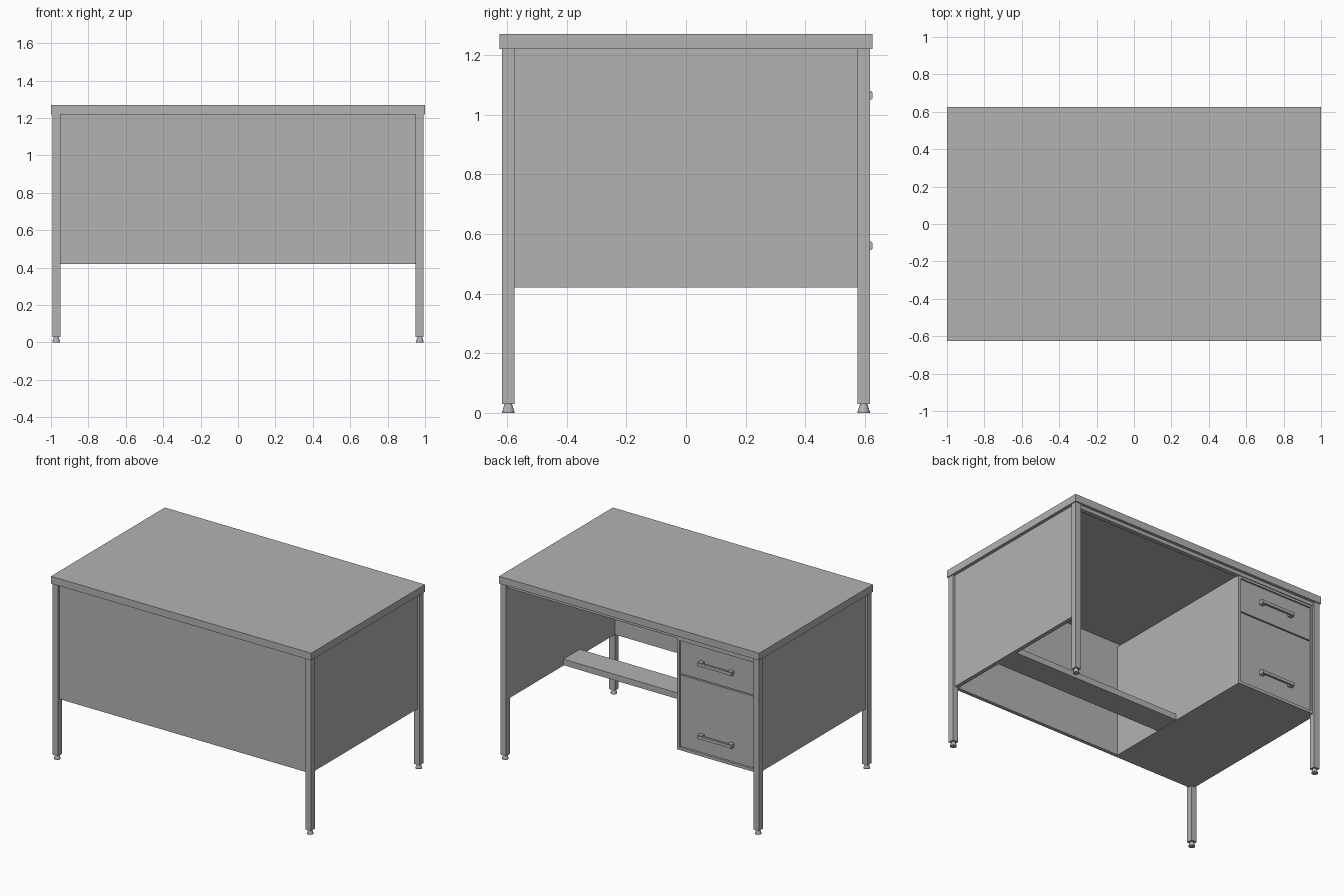
import bpy
import bmesh
from mathutils import Matrix

old = bpy.data.objects.get("Cube")
if old:
    bpy.data.objects.remove(old, do_unlink=True)

grey = bpy.data.materials.new("desk grey")
grey.use_nodes = True
colour = (0.45, 0.45, 0.45, 1)
grey.diffuse_color = colour
grey.node_tree.nodes["Principled BSDF"].inputs["Base Color"].default_value = colour


def finish(name, bm):
    mesh = bpy.data.meshes.new(name)
    bm.to_mesh(mesh)
    bm.free()
    mesh.materials.append(grey)
    obj = bpy.data.objects.new(name, mesh)
    bpy.context.collection.objects.link(obj)
    return obj


def box(name, x, y, z):
    """Box from a (low, high) pair on each axis."""
    bm = bmesh.new()
    spans = (x, y, z)
    centre = [(a + b) / 2 for a, b in spans]
    size = [b - a for a, b in spans]
    bmesh.ops.create_cube(bm, size=1, matrix=Matrix.Translation(centre) @ Matrix.Diagonal((*size, 1)))
    return finish(name, bm)


def cone(name, x, y, z, r_low, r_high):
    bm = bmesh.new()
    bmesh.ops.create_cone(bm, cap_ends=True, segments=24, radius1=r_low, radius2=r_high,
                          depth=z[1] - z[0], matrix=Matrix.Translation((x, y, sum(z) / 2)))
    obj = finish(name, bm)
    for p in obj.data.polygons:
        p.use_smooth = len(p.vertices) == 4
    for e in obj.data.edges:
        a, b = (obj.data.vertices[i].co.z for i in e.vertices)
        e.use_edge_sharp = abs(a - b) < 0.001


def span(side, a, b):
    return tuple(sorted((side * a, side * b)))


UNDER, SKIRT = 1.22, 0.42

# Top
box("desk_top", (-1, 1), (-0.625, 0.625), (UNDER, 1.27))

# Legs with levelling feet
for sx, xn in ((-1, "right"), (1, "left")):
    for sy, yn in ((-1, "front"), (1, "back")):
        box(f"{yn}_{xn}_leg", span(sx, 0.95, 0.993), span(sy, 0.575, 0.617), (0.03, UNDER))
        cone(f"{yn}_{xn}_foot", sx * 0.972, sy * 0.596, (0.006, 0.031), 0.02, 0.012)
        cone(f"{yn}_{xn}_foot_pad", sx * 0.972, sy * 0.596, (0, 0.006), 0.021, 0.021)
    # End panel set in between the legs
    box(f"{xn}_end_panel", span(sx, 0.95, 0.978), (-0.58, 0.58), (SKIRT, UNDER))

# Modesty panel and the rail under the top
box("front_panel", (-0.955, 0.955), (-0.6, -0.575), (SKIRT, UNDER))
box("back_rail", (-0.955, 0.955), (0.575, 0.605), (1.195, UNDER))

# Drawer pedestal: body with a raised rim around the drawers
PX = (-0.952, -0.35)
box("pedestal_body", PX, (-0.58, 0.575), (SKIRT, 1.2))
box("pedestal_inner_rim", (-0.37, -0.35), (0.575, 0.6), (SKIRT, 1.2))
box("pedestal_outer_rim", (-0.952, -0.94), (0.575, 0.6), (SKIRT, 1.2))
box("pedestal_bottom_rim", PX, (0.575, 0.6), (SKIRT, 0.44))
box("pedestal_top_rim", PX, (0.575, 0.6), (1.18, 1.2))

# Drawers with bar handles
for name, z, grip in (("lower", (0.444, 0.94), 0.56), ("upper", (0.948, 1.178), 1.065)):
    box(f"{name}_drawer", (-0.936, -0.374), (0.57, 0.592), z)
    box(f"{name}_handle_bar", (-0.785, -0.525), (0.61, 0.625), (grip - 0.01, grip + 0.01))
    for x in (-0.77, -0.54):
        box(f"{name}_handle_post", (x - 0.015, x + 0.015), (0.59, 0.622), (grip - 0.014, grip + 0.014))

# Foot shelf between the pedestal and the end panel
box("foot_shelf", (-0.355, 0.955), (-0.19, -0.01), (SKIRT + 0.003, 0.465))
